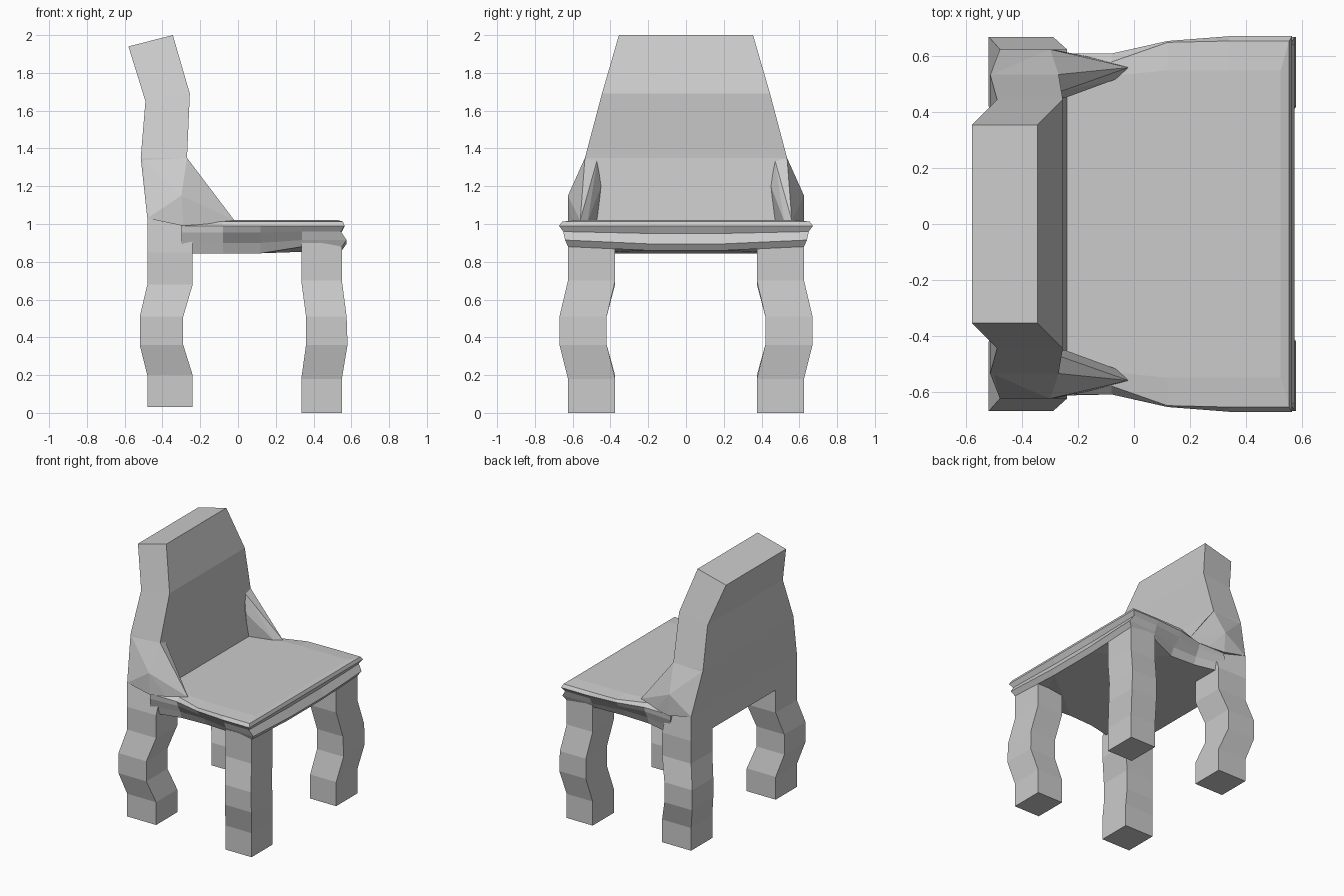
import bpy, bmesh

if "Cube" in bpy.data.objects:
    bpy.data.objects.remove(bpy.data.objects["Cube"])


def finish(bm, name):
    bmesh.ops.recalc_face_normals(bm, faces=bm.faces)
    mesh = bpy.data.meshes.new(name)
    bm.to_mesh(mesh)
    bm.free()
    obj = bpy.data.objects.new(name, mesh)
    bpy.context.collection.objects.link(obj)
    return obj


def loft(name, rings):
    """Join equal-length point rings with quads and cap both ends."""
    bm = bmesh.new()
    loops = [[bm.verts.new(p) for p in ring] for ring in rings]
    n = len(loops[0])
    for a, b in zip(loops, loops[1:]):
        for i in range(n):
            j = (i + 1) % n
            bm.faces.new((a[i], a[j], b[j], b[i]))
    caps = [bm.faces.new(loops[0]), bm.faces.new(loops[-1])]
    bmesh.ops.triangulate(bm, faces=caps)
    return finish(bm, name)


def hull(name, points):
    bm = bmesh.new()
    for p in points:
        bm.verts.new(p)
    res = bmesh.ops.convex_hull(bm, input=bm.verts)
    junk = {v for v in res["geom_interior"] if isinstance(v, bmesh.types.BMVert)}
    bmesh.ops.delete(bm, geom=list(junk), context='VERTS')
    return finish(bm, name)


def mirrored(half):
    return half + [(x, -y, z) for x, y, z in reversed(half)]


# Bowed legs: (height, inner x, outer x, sideways bow)
front_steps = [(0, .335, .55, 0), (.18, .335, .55, 0), (.36, .36, .58, .045),
               (.51, .36, .575, .045), (.70, .335, .55, 0), (.90, .335, .55, 0)]
back_steps = [(.03, -.48, -.24, 0), (.20, -.48, -.24, 0), (.36, -.52, -.29, .045),
              (.51, -.52, -.29, .045), (.68, -.48, -.24, 0), (.85, -.48, -.24, 0)]
for side, label in ((1, "left"), (-1, "right")):
    for kind, steps in (("front", front_steps), ("back", back_steps)):
        loft(f"{kind}_leg_{label}",
             [[(x0, side * (.375 + b), z), (x1, side * (.375 + b), z),
               (x1, side * (.625 + b), z), (x0, side * (.625 + b), z)]
              for z, x0, x1, b in steps])

# Backrest with the rear rail at its base: back x/z/half width, front x/z/half width
back = [(-.48, .85, .625, -.24, .85, .625), (-.48, 1.03, .625, -.24, 1.02, .56),
        (-.515, 1.35, .535, -.27, 1.35, .535), (-.49, 1.65, .445, -.255, 1.69, .445),
        (-.58, 1.94, .355, -.345, 2.0, .355)]
loft("backrest", [mirrored([(fx, fy, fz), (bx, by, bz)])
                  for bx, bz, by, fx, fz, fy in back])

# Seat with moulded rim: front z, rear z, front sag, front x, half widths going back
seat = [(.88, .845, .02, .55, .625, .61, .54, .55, .60),
        (.915, .90, .02, .575, .64, .63, .57, .57, .61),
        (.96, .955, .01, .545, .65, .65, .63, .60, .615),
        (.99, .99, 0, .565, .672, .672, .655, .61, .61),
        (1.013, 1.013, 0, .555, .655, .655, .65, .58, .59),
        (1.022, 1.022, 0, .525, .55, .55, .55, .53, .53)]
rings = []
for zf, zr, sag, f, w1, w2, w3, w4, w5 in seat:
    rings.append(mirrored([(f, .2, zf - sag), (f, w1, zf), (.34, w2, zf),
                           (.12, w3, zr), (-.08, w4, zr), (-.30, w5, zr)]))
loft("seat", rings)

# Corner braces joining the backrest to the seat
for s, label in ((1, "left"), (-1, "right")):
    hull(f"brace_{label}", [(x, s * y, z) for x, y, z in [
        (-.27, .535, 1.35), (-.275, .47, 1.34), (-.25, .45, 1.20),
        (-.25, .47, 1.01), (-.06, .52, 1.015), (-.02, .56, 1.02),
        (-.30, .625, 1.15), (-.48, .625, 1.03), (-.17, .60, 1.0),
        (-.29, .625, .99), (-.51, .535, 1.345)]])
